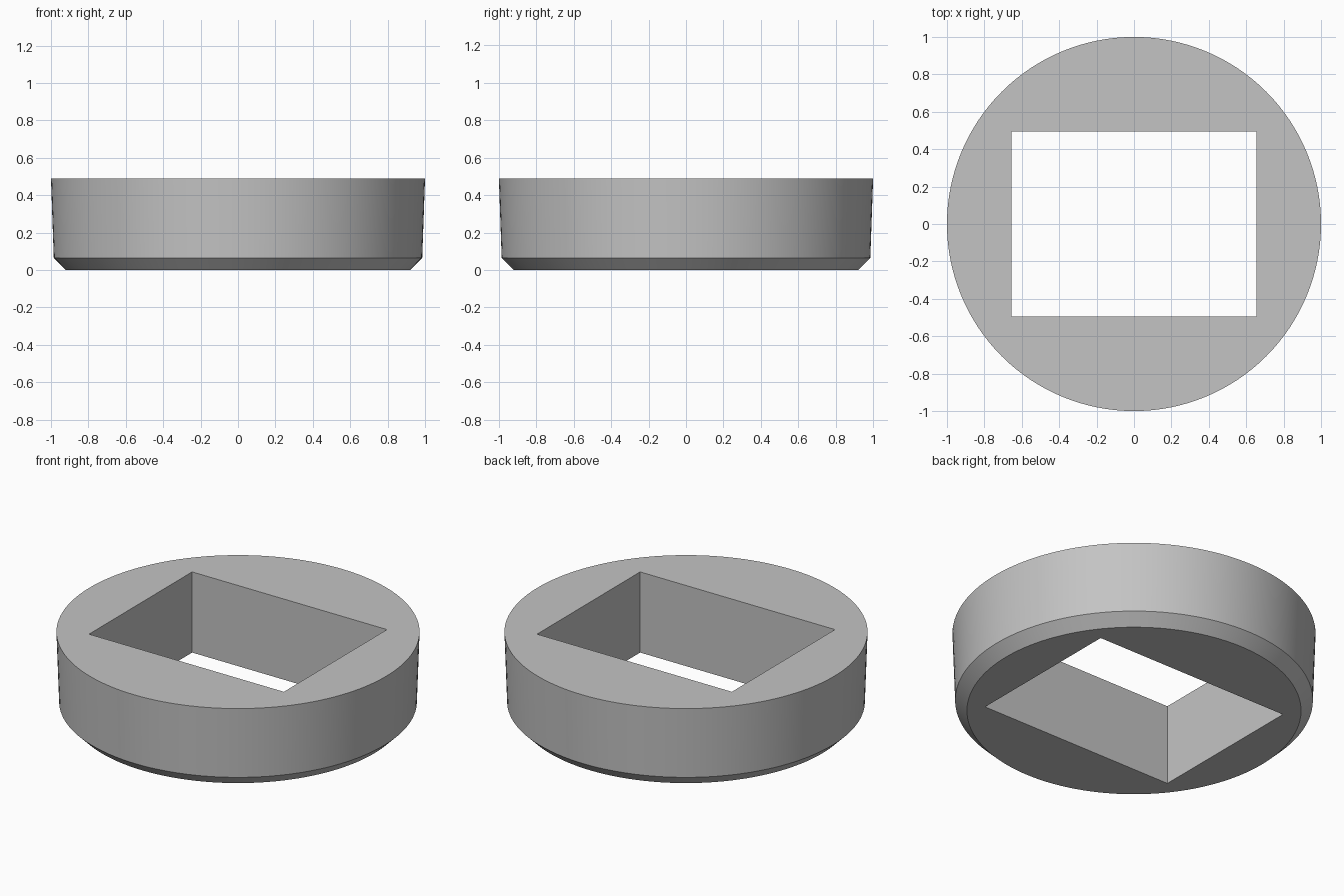
import bpy
import bmesh
import math

cube = bpy.data.objects.get("Cube")
if cube:
    bpy.data.objects.remove(cube, do_unlink=True)

SEGMENTS = 128
HEIGHT = 0.49
HOLE_X, HOLE_Y = 1.31, 0.99

# Plain grey
grey = bpy.data.materials.new("plain_grey")
grey.use_nodes = True
colour = (0.55, 0.55, 0.55, 1)
grey.diffuse_color = colour
grey.node_tree.nodes["Principled BSDF"].inputs["Base Color"].default_value = colour


def new_object(name, bm):
    mesh = bpy.data.meshes.new(name)
    bmesh.ops.recalc_face_normals(bm, faces=bm.faces)
    bm.to_mesh(mesh)
    bm.free()
    mesh.materials.append(grey)
    obj = bpy.data.objects.new(name, mesh)
    bpy.context.collection.objects.link(obj)
    return obj


# Round body: chamfered foot and slightly flared wall
bm = bmesh.new()
rings = []
for radius, z in ((0.92, 0), (0.985, 0.065), (1, HEIGHT)):
    angles = [math.tau * i / SEGMENTS for i in range(SEGMENTS)]
    rings.append([bm.verts.new((radius * math.cos(a), radius * math.sin(a), z))
                  for a in angles])
for low, high in zip(rings, rings[1:]):
    for i in range(SEGMENTS):
        j = (i + 1) % SEGMENTS
        bm.faces.new((low[i], low[j], high[j], high[i]))
bm.faces.new(rings[0])
bm.faces.new(rings[-1])
body = new_object("round_body", bm)

# Rectangular cutter for the through hole
bm = bmesh.new()
bmesh.ops.create_cube(bm, size=1)
bmesh.ops.scale(bm, vec=(HOLE_X, HOLE_Y, HEIGHT * 3), verts=bm.verts)
cutter = new_object("hole_cutter", bm)
cutter.hide_render = True

# Cut the hole, then drop the cutter
cut = body.modifiers.new("hole", "BOOLEAN")
cut.operation = "DIFFERENCE"
cut.solver = "EXACT"
cut.object = cutter
bpy.ops.object.select_all(action="DESELECT")
bpy.context.view_layer.objects.active = body
body.select_set(True)
bpy.ops.object.modifier_apply(modifier=cut.name)
bpy.data.objects.remove(cutter, do_unlink=True)

# Smooth walls with crisp rims
bpy.ops.object.shade_smooth_by_angle(angle=math.radians(25))
